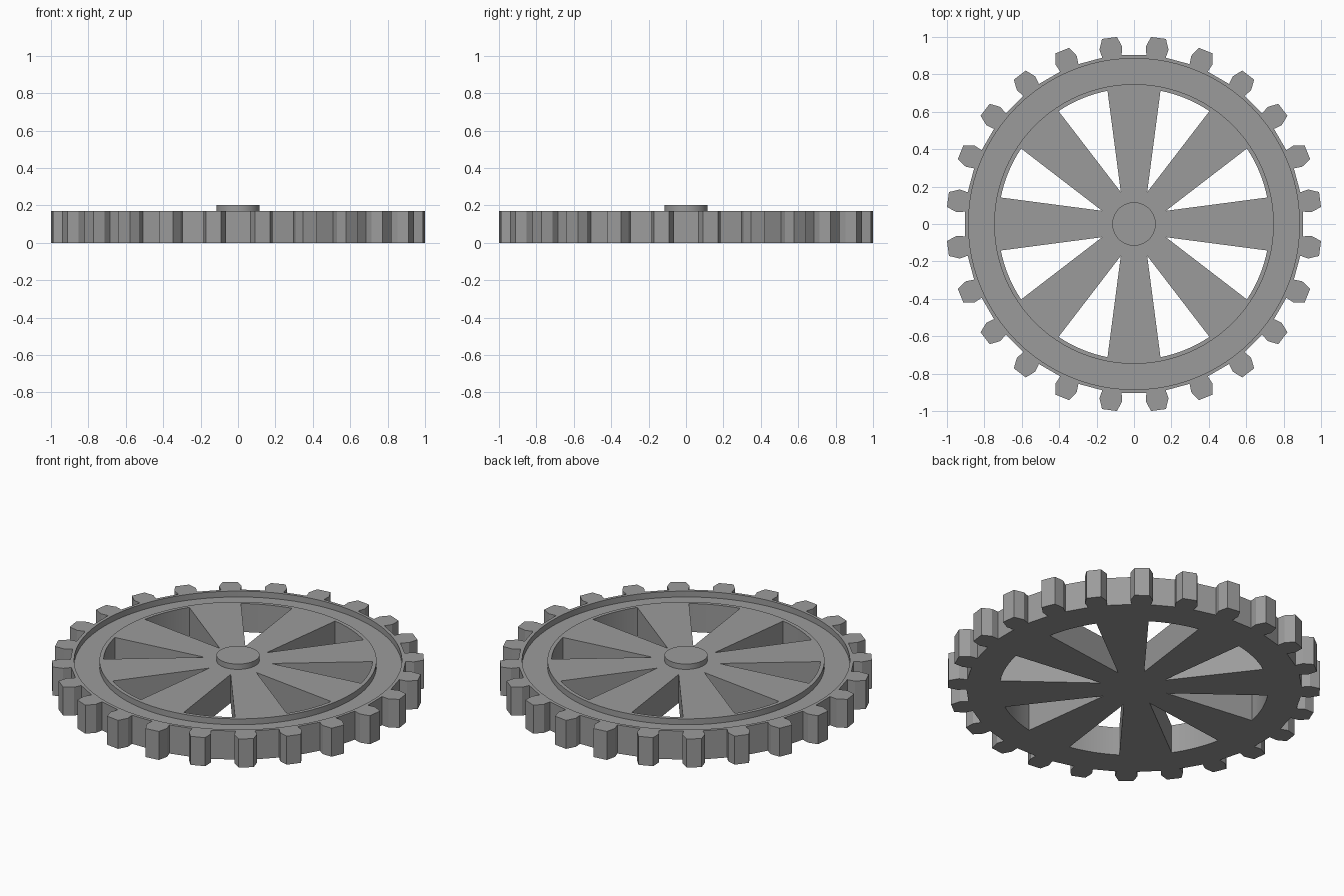
import bpy, bmesh, math
from mathutils import Vector

cube = bpy.data.objects.get("Cube")
if cube:
    bpy.data.objects.remove(cube, do_unlink=True)

HEIGHT = 0.17
TEETH = 24
WINDOWS = 8
SEGMENTS = 96

grey = bpy.data.materials.new("mid_grey")
grey.use_nodes = True
grey.diffuse_color = (0.33, 0.33, 0.33, 1)
grey.node_tree.nodes["Principled BSDF"].inputs["Base Color"].default_value = grey.diffuse_color


def polar(radius, degrees, z=0):
    a = math.radians(degrees)
    return Vector((radius * math.cos(a), radius * math.sin(a), z))


def add_prism(bm, outline, z0, z1):
    """Extrude a flat outline of points between two heights."""
    face = bm.faces.new([bm.verts.new((p.x, p.y, z0)) for p in outline])
    top = bmesh.ops.extrude_face_region(bm, geom=[face])["geom"]
    verts = [g for g in top if isinstance(g, bmesh.types.BMVert)]
    bmesh.ops.translate(bm, verts=verts, vec=(0, 0, z1 - z0))


def make_object(name, bm):
    bmesh.ops.recalc_face_normals(bm, faces=bm.faces)
    mesh = bpy.data.meshes.new(name)
    bm.to_mesh(mesh)
    bm.free()
    mesh.materials.append(grey)
    obj = bpy.data.objects.new(name, mesh)
    bpy.context.collection.objects.link(obj)
    return obj


def activate(obj):
    bpy.ops.object.select_all(action="DESELECT")
    obj.select_set(True)
    bpy.context.view_layer.objects.active = obj


# Toothed body: each tooth swells above its root, then tapers to a flat tip
tooth = [(0.905, -3.3), (0.95, -3.7), (1.004, -2.3),
         (1.004, 2.3), (0.95, 3.7), (0.905, 3.3)]
step = 360 / TEETH
outline = [polar(r, (i + 0.5) * step + a) for i in range(TEETH) for r, a in tooth]
bm = bmesh.new()
add_prism(bm, outline, 0, HEIGHT)
gear_body = make_object("gear_body", bm)

# Cutter: wedge windows between the spokes
bm = bmesh.new()
pitch = 360 / WINDOWS
for i in range(WINDOWS):
    middle = (i + 0.5) * pitch
    arc = [polar(0.726, middle + pitch * (k / 16 - 0.25)) for k in range(9)]
    add_prism(bm, [polar(0.184, middle)] + arc, -0.1, 0.3)

# Cutter: ring groove in the upper face
profile = [(0.748, 0.135), (0.885, 0.135), (0.885, 0.3), (0.748, 0.3)]
rings = [[bm.verts.new(polar(r, s * 360 / SEGMENTS, z)) for r, z in profile]
         for s in range(SEGMENTS)]
for s, ring in enumerate(rings):
    following = rings[(s + 1) % SEGMENTS]
    for k in range(4):
        n = (k + 1) % 4
        bm.faces.new((ring[k], ring[n], following[n], following[k]))
cutter = make_object("window_and_groove_cutter", bm)
cutter.hide_render = True

activate(gear_body)
cut = gear_body.modifiers.new("cut", "BOOLEAN")
cut.operation = "DIFFERENCE"
cut.solver = "EXACT"
cut.object = cutter
bpy.ops.object.modifier_apply(modifier=cut.name)
bpy.data.objects.remove(cutter, do_unlink=True)

# Central hub, seated in the web
bm = bmesh.new()
add_prism(bm, [polar(0.116, s * 360 / 64) for s in range(64)], 0.1, 0.202)
hub = make_object("hub", bm)

for obj in (gear_body, hub):
    activate(obj)
    bpy.ops.object.shade_smooth_by_angle(angle=math.radians(10))
